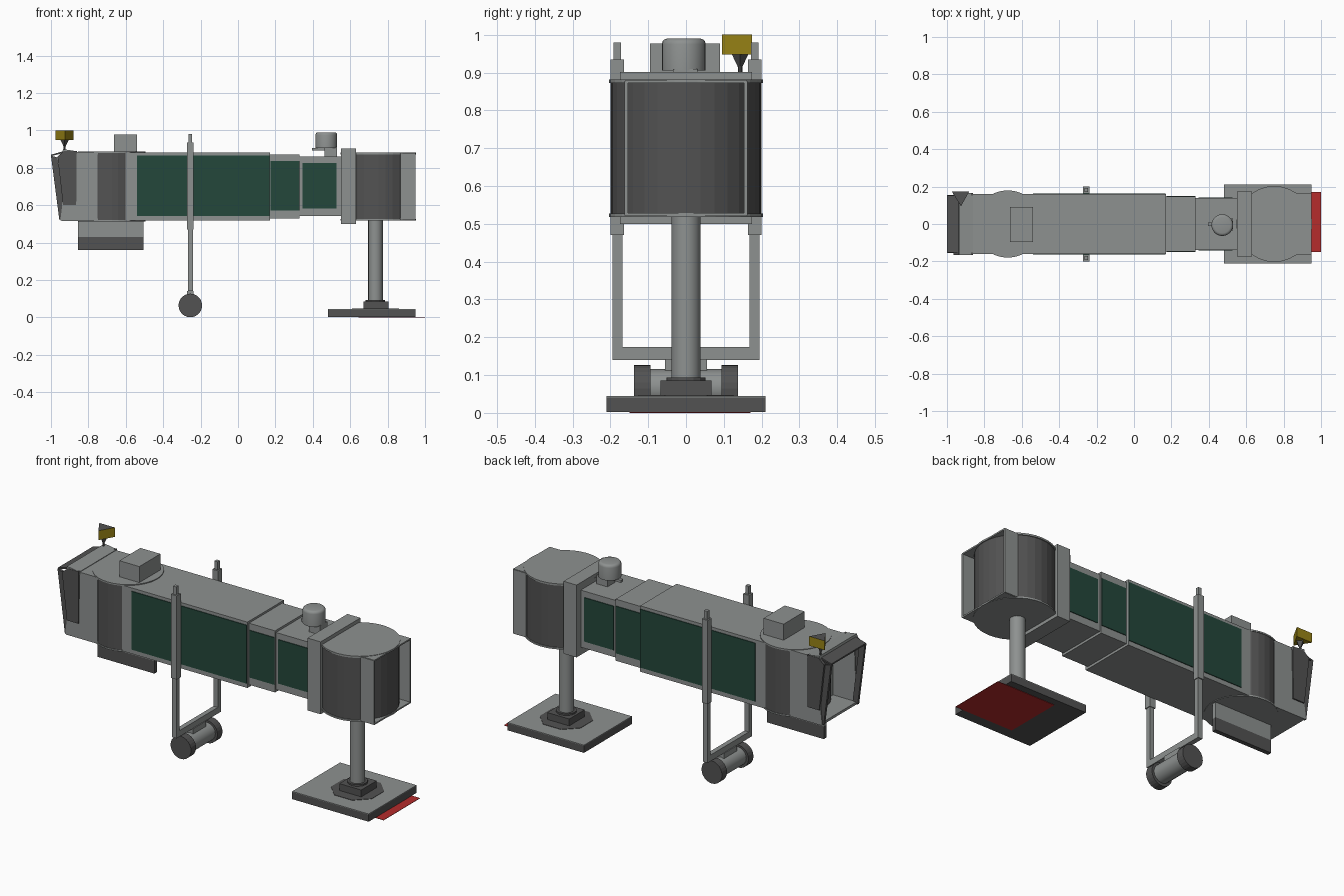
import bpy, bmesh, math
from mathutils import Vector, Matrix

if "Cube" in bpy.data.objects:
    bpy.data.objects.remove(bpy.data.objects["Cube"])

def mat(name, rgb):
    m = bpy.data.materials.new(name)
    m.diffuse_color = (*rgb, 1)
    m.use_nodes = True
    m.node_tree.nodes["Principled BSDF"].inputs["Base Color"].default_value = m.diffuse_color
    return m

LIGHT = mat("light_grey", (0.27, 0.285, 0.28))
DARK = mat("dark_grey", (0.085, 0.085, 0.085))
GREEN = mat("dark_green", (0.017, 0.063, 0.043))
RED = mat("red", (0.46, 0.025, 0.025))
YELLOW = mat("yellow", (0.32, 0.23, 0.008))

def finish(name, bm, *mats, smooth=False):
    bmesh.ops.recalc_face_normals(bm, faces=bm.faces)
    me = bpy.data.meshes.new(name)
    bm.to_mesh(me)
    bm.free()
    for m in mats:
        me.materials.append(m)
    if smooth:
        me.shade_smooth()
        me.set_sharp_from_angle(angle=math.radians(35))
    ob = bpy.data.objects.new(name, me)
    bpy.context.collection.objects.link(ob)
    return ob

def box(name, m, x0, x1, y0, y1, z0, z1):
    bm = bmesh.new()
    mx = Matrix.Translation(((x0 + x1) / 2, (y0 + y1) / 2, (z0 + z1) / 2))
    mx = mx @ Matrix.Diagonal((x1 - x0, y1 - y0, z1 - z0, 1))
    bmesh.ops.create_cube(bm, size=1, matrix=mx)
    return finish(name, bm, m)

def cyl(name, m, p0, p1, r, n=24, r2=None, smooth=False, bevel=0):
    p0, p1 = Vector(p0), Vector(p1)
    d = p1 - p0
    mx = Matrix.Translation((p0 + p1) / 2) @ d.to_track_quat('Z', 'Y').to_matrix().to_4x4()
    bm = bmesh.new()
    bmesh.ops.create_cone(bm, cap_ends=True, segments=n, radius1=r,
                          radius2=r if r2 is None else r2, depth=d.length, matrix=mx)
    if bevel:
        bm.verts.ensure_lookup_table()
        zt = max(v.co.z for v in bm.verts)
        es = [e for e in bm.edges if all(v.co.z > zt - 1e-4 for v in e.verts)]
        bmesh.ops.bevel(bm, geom=es, offset=bevel, segments=3, affect='EDGES', profile=0.5)
    return finish(name, bm, m, smooth=smooth)

def prism(name, mats, pts, axis, a, b, cap=0):
    """Extrude a 2D outline: axis 'y' uses (x, z), axis 'z' uses (x, y)."""
    f = (lambda p, t: (p[0], t, p[1])) if axis == 'y' else (lambda p, t: (p[0], p[1], t))
    bm = bmesh.new()
    lo = [bm.verts.new(f(p, a)) for p in pts]
    hi = [bm.verts.new(f(p, b)) for p in pts]
    bm.faces.new(lo)
    bm.faces.new(hi).material_index = cap
    for i in range(len(pts)):
        j = (i + 1) % len(pts)
        bm.faces.new((lo[i], lo[j], hi[j], hi[i]))
    return finish(name, bm, *mats)

# foundation slab, stain patch, anchor block and support column
box("ground_marking", RED, 0.645, 1.0, -0.15, 0.17, 0, 0.002)
box("foundation_slab", DARK, 0.48, 0.95, -0.21, 0.21, 0.002, 0.041)
box("slab_top", LIGHT, 0.48, 0.95, -0.21, 0.21, 0.041, 0.045)
c, h, k = 0.735, 0.125, 0.055
octo = [(c + x, y) for x, y in ((-h, -k), (-k, -h), (k, -h), (h, -k), (h, k), (k, h), (-k, h), (-h, k))]
prism("slab_patch", [DARK], octo, 'z', 0.044, 0.047)
box("anchor_block", DARK, 0.67, 0.805, -0.068, 0.068, 0.045, 0.085)
cyl("column_collar", DARK, (c, 0, 0.085), (c, 0, 0.094), 0.052, 16)
cyl("support_column", LIGHT, (c, 0, 0.09), (c, 0, 0.53), 0.039, 16, smooth=True)

# rotunda with its floor, roof and exit portal
cyl("rotunda_wall", DARK, (0.75, 0, 0.525), (0.75, 0, 0.876), 0.198, 32)
cyl("rotunda_floor", LIGHT, (0.75, 0, 0.518), (0.75, 0, 0.527), 0.203, 32)
cyl("rotunda_roof", LIGHT, (0.75, 0, 0.872), (0.75, 0, 0.882), 0.203, 32)
box("portal_roof", LIGHT, 0.80, 0.95, -0.16, 0.16, 0.872, 0.88)
box("portal_floor", LIGHT, 0.80, 0.95, -0.16, 0.16, 0.52, 0.528)
for s, side in ((-1, "front"), (1, "back")):
    ys = sorted((s * 0.153, s * 0.163))
    box(f"portal_wall_{side}", LIGHT, 0.868, 0.95, *ys, 0.522, 0.878)
box("rotunda_frame", LIGHT, 0.55, 0.63, -0.175, 0.175, 0.50, 0.902)

# telescoping tunnels with green side panels: x0, x1, half width, z range, panel ranges
tunnels = (
    ("outer", -0.66, 0.17, 0.160, 0.517, 0.883, -0.54, 0.168, 0.542, 0.866),
    ("middle", 0.16, 0.33, 0.146, 0.530, 0.872, 0.175, 0.328, 0.573, 0.835),
    ("inner", 0.32, 0.56, 0.138, 0.543, 0.860, 0.345, 0.526, 0.582, 0.826),
)
for n, x0, x1, w, z0, z1, px0, px1, pz0, pz1 in tunnels:
    box(f"{n}_tunnel", LIGHT, x0, x1, -w, w, z0, z1)
    for s, side in ((-1, "front"), (1, "back")):
        ys = sorted((s * (w - 0.002), s * (w + 0.004)))
        box(f"{n}_panel_{side}", GREEN, px0, px1, *ys, pz0, pz1)

# aircraft-end cab: round body and box head with open front
cyl("cab_wall", DARK, (-0.675, 0, 0.52), (-0.675, 0, 0.882), 0.177, 32)
for n, z in (("floor", 0.514), ("roof", 0.88)):
    cyl(f"cab_{n}", LIGHT, (-0.675, 0, z), (-0.675, 0, z + 0.008), 0.18, 32)
box("cab_body", LIGHT, -0.80, -0.752, -0.16, 0.16, 0.518, 0.884)
box("cab_head_roof", LIGHT, -0.87, -0.70, -0.16, 0.16, 0.872, 0.885)
box("cab_head_floor", LIGHT, -0.945, -0.70, -0.16, 0.16, 0.516, 0.53)
prism("cab_hood", [LIGHT], [(-0.94, 0.878), (-0.86, 0.872), (-0.86, 0.888), (-0.935, 0.9)], 'y', -0.165, 0.165)
prism("canopy_roof", [DARK], [(-1.0, 0.862), (-0.93, 0.88), (-0.93, 0.89), (-1.0, 0.87)], 'y', -0.152, 0.152)
side_light = [(-0.95, 0.518), (-0.75, 0.518), (-0.75, 0.884), (-0.93, 0.884), (-0.94, 0.60)]
fold_a = [(-1.0, 0.865), (-0.965, 0.855), (-0.925, 0.535), (-0.955, 0.52)]
fold_b = [(-0.965, 0.86), (-0.93, 0.89), (-0.862, 0.89), (-0.865, 0.60), (-0.935, 0.60)]
for s, side in ((-1, "front"), (1, "back")):
    for n, m, pts, a, b in (("cab_side", LIGHT, side_light, 0.148, 0.160),
                            ("canopy_edge", DARK, fold_a, 0.142, 0.156),
                            ("canopy_fold", DARK, fold_b, 0.152, 0.167)):
        prism(f"{n}_{side}", [m], pts, 'y', s * a, s * b)

# fin plate below the cab
box("under_fin_upper", LIGHT, -0.855, -0.505, -0.012, 0.012, 0.43, 0.518)
box("under_fin_lower", DARK, -0.855, -0.505, -0.012, 0.012, 0.36, 0.43)

# roof equipment
box("roof_unit", LIGHT, -0.663, -0.54, -0.095, 0.09, 0.884, 0.977)
cyl("vent_drum", LIGHT, (0.472, -0.006, 0.905), (0.472, -0.006, 0.99), 0.058, 24, smooth=True, bevel=0.015)
box("vent_base", LIGHT, 0.462, 0.528, -0.035, 0.03, 0.855, 0.91)
box("vent_arm", LIGHT, 0.395, 0.47, -0.012, 0.008, 0.892, 0.906)

# triangular sign on a stem
tri = [(-0.975, 0.175), (-0.88, 0.175), (-0.925, 0.095)]
prism("sign", [YELLOW, DARK], tri, 'z', 0.948, 1.0, cap=1)
cyl("sign_stem", DARK, (-0.927, 0.143, 0.88), (-0.927, 0.143, 0.93), 0.006, 8)
cyl("sign_bracket", DARK, (-0.927, 0.143, 0.915), (-0.927, 0.143, 0.949), 0.006, 4, r2=0.022)

# lifting legs, cross beam and wheel bogie
L = -0.255
for s, side in ((-1, "front"), (1, "back")):
    def leg(n, hx, a, b, z0, z1):
        box(f"{n}_{side}", LIGHT, L - hx, L + hx, *sorted((s * a, s * b)), z0, z1)
    leg("leg_sleeve", 0.018, 0.164, 0.200, 0.47, 0.935)
    leg("leg_slider", 0.0135, 0.168, 0.194, 0.14, 0.50)
    leg("leg_tip", 0.010, 0.172, 0.192, 0.93, 0.98)
    cyl(f"wheel_{side}", DARK, (L, s * 0.094, 0.064), (L, s * 0.138, 0.064), 0.063, 24)
box("cross_beam", LIGHT, L - 0.0135, L + 0.0135, -0.194, 0.194, 0.14, 0.174)
box("bogie_bracket", LIGHT, L - 0.018, L + 0.018, -0.056, 0.056, 0.10, 0.142)
cyl("bogie_axle", LIGHT, (L, -0.095, 0.066), (L, 0.095, 0.066), 0.05, 16, smooth=True)
